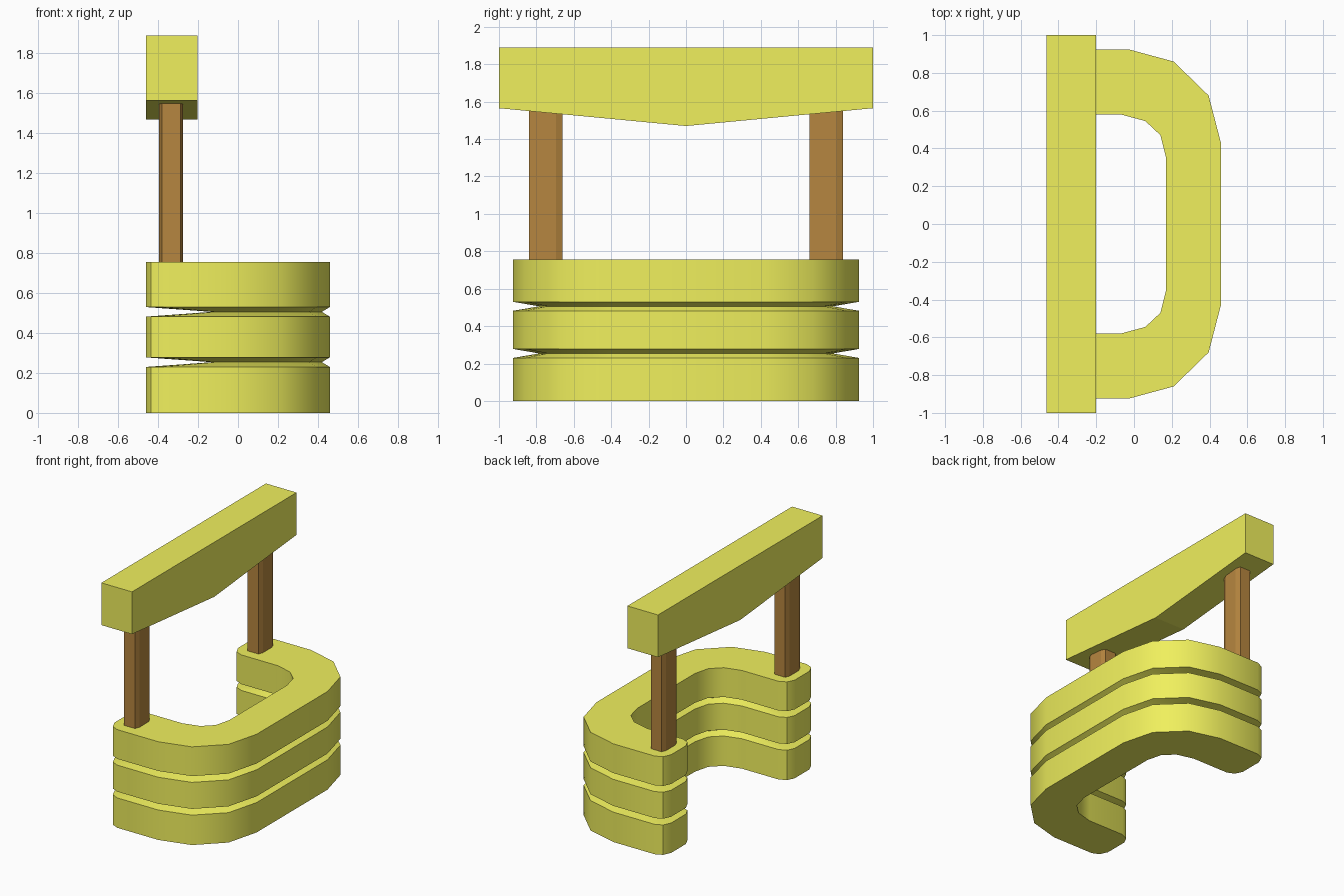
import bpy, bmesh

if "Cube" in bpy.data.objects:
    bpy.data.objects.remove(bpy.data.objects["Cube"])


def material(name, rgb):
    m = bpy.data.materials.new(name)
    m.diffuse_color = (*rgb, 1)
    m.use_nodes = True
    m.node_tree.nodes["Principled BSDF"].inputs["Base Color"].default_value = m.diffuse_color
    return m


yellow = material("yellow", (0.87, 0.87, 0.11))
brown = material("brown", (0.47, 0.24, 0.05))


def loft(name, loops, mat, smooth=False):
    """Skin a stack of matching 3D loops and cap both ends."""
    bm = bmesh.new()
    rings = [[bm.verts.new(p) for p in loop] for loop in loops]
    n = len(rings[0])
    for a, b in zip(rings, rings[1:]):
        for i in range(n):
            j = (i + 1) % n
            bm.faces.new((a[i], a[j], b[j], b[i]))
    bm.faces.new(rings[0][::-1])
    bm.faces.new(rings[-1])
    bmesh.ops.recalc_face_normals(bm, faces=bm.faces)
    me = bpy.data.meshes.new(name)
    bm.to_mesh(me)
    bm.free()
    me.materials.append(mat)
    ob = bpy.data.objects.new(name, me)
    bpy.context.collection.objects.link(ob)
    if smooth:
        bpy.ops.object.select_all(action='DESELECT')
        ob.select_set(True)
        bpy.context.view_layer.objects.active = ob
        bpy.ops.object.shade_smooth_by_angle(angle=0.61)
    return ob


def mirrored(half):
    """Close a half outline across y = 0."""
    return half + [(x, -y) for x, y in reversed(half)]


# U-shaped counter: outer wall, rounded arm end, inner wall
wall = mirrored([
    (0.46, 0.43), (0.395, 0.68), (0.21, 0.86), (-0.03, 0.925),
    (-0.38, 0.925), (-0.435, 0.90), (-0.462, 0.84),
    (-0.462, 0.66), (-0.435, 0.605), (-0.38, 0.58),
    (-0.07, 0.58), (0.06, 0.545), (0.14, 0.47), (0.17, 0.35)])
# matching outline at the bottom of the V grooves
groove = mirrored([
    (0.42, 0.40), (0.355, 0.61), (0.19, 0.74), (-0.02, 0.785),
    (-0.10, 0.785), (-0.12, 0.775), (-0.13, 0.755),
    (-0.13, 0.69), (-0.12, 0.67), (-0.10, 0.66),
    (-0.07, 0.655), (0.09, 0.60), (0.175, 0.50), (0.21, 0.37)])
stack = [(0, wall), (0.23, wall), (0.254, groove), (0.278, wall),
         (0.482, wall), (0.506, groove), (0.53, wall), (0.755, wall)]
loft("counter", [[(x, y, z) for x, y in o] for z, o in stack], yellow, True)

# Chamfered posts, tops follow the slope of the sign board
cx, hx, hy, bx, by = -0.335, 0.06, 0.09, 0.014, 0.035
section = [(hx, hy - by), (hx - bx, hy), (-hx + bx, hy), (-hx, hy - by)]
section += [(-x, -y) for x, y in section]
for side, name in ((-1, "front_post"), (1, "back_post")):
    pts = [(cx + x, side * 0.75 + y) for x, y in section]
    loft(name, [[(x, y, 0.75) for x, y in pts],
                [(x, y, 1.47 + 0.095 * abs(y) + 0.005) for x, y in pts]], brown)

# Sign board with a shallow pointed lower edge
edge = [(-1, 1.565), (0, 1.47), (1, 1.565), (1, 1.89), (-1, 1.89)]
loft("sign_board", [[(x, y, z) for y, z in edge] for x in (-0.462, -0.202)], yellow)
